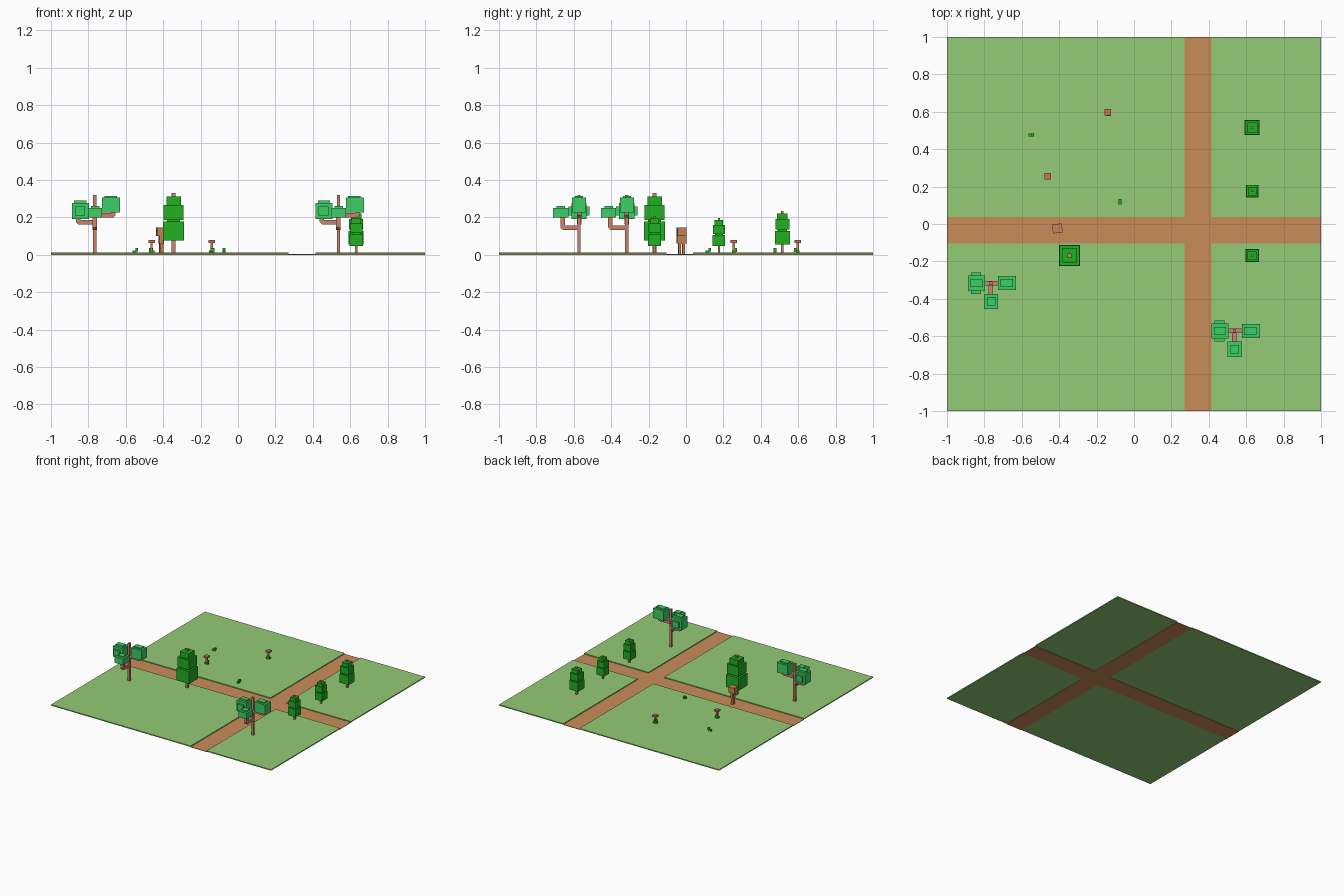
import bpy, bmesh, math
from mathutils import Matrix, Vector

cube = bpy.data.objects.get("Cube")
if cube:
    bpy.data.objects.remove(cube, do_unlink=True)


def material(name, r, g, b):
    rgba = [(c / 255 / 12.92 if c < 11 else ((c / 255 + 0.055) / 1.055) ** 2.4) for c in (r, g, b)] + [1]
    m = bpy.data.materials.new(name)
    m.use_nodes = True
    m.diffuse_color = rgba
    m.node_tree.nodes["Principled BSDF"].inputs["Base Color"].default_value = rgba
    return m


GRASS = material("meadow green", 147, 203, 117)
DIRT = material("dirt tan", 202, 140, 88)
BARK = material("rosy bark", 203, 130, 108)
PINE = material("pine green", 32, 176, 32)
LEAF = material("bright leaf green", 60, 207, 100)
CAP = material("rust petals", 200, 112, 82)
FUR = material("fur brown", 200, 132, 86)
GROUND = 0.011


def finish(name, bm, mat, loc=(0, 0, 0), turn=0, scale=1):
    bmesh.ops.recalc_face_normals(bm, faces=bm.faces)
    me = bpy.data.meshes.new(name)
    bm.to_mesh(me)
    bm.free()
    me.materials.append(mat)
    ob = bpy.data.objects.new(name, me)
    ob.location, ob.rotation_euler.z, ob.scale = loc, turn, (scale,) * 3
    bpy.context.collection.objects.link(ob)
    return ob


def boxes(name, mat, parts, loc=(0, 0, 0), turn=0, scale=1):
    """Each part is (centre x, centre y, bottom, top, width, depth)."""
    bm = bmesh.new()
    for x, y, z0, z1, w, d in parts:
        m = Matrix.Translation((x, y, (z0 + z1) / 2)) @ Matrix.Diagonal((w, d, z1 - z0, 1))
        bmesh.ops.create_cube(bm, size=1, matrix=m)
    return finish(name, bm, mat, loc, turn, scale)


def branch(name, loc, turn, length, z, top, t=0.024):
    """Elbow: runs outward, then turns up with a chamfered corner."""
    c = 0.012
    profile = [(0, z), (length - c, z), (length, z + c), (length, top),
               (length - t, top), (length - t, z + t), (0, z + t)]
    bm = bmesh.new()
    face = bm.faces.new([bm.verts.new((u, -t / 2, v)) for u, v in profile])
    new = bmesh.ops.extrude_face_region(bm, geom=[face])["geom"]
    bmesh.ops.translate(bm, vec=Vector((0, t, 0)),
                        verts=[v for v in new if isinstance(v, bmesh.types.BMVert)])
    finish(name, bm, BARK, loc, turn)


# Ground: four meadow slabs around sunken crossing paths
xs, ys = (-1, 0.27, 0.415, 1), (-1, -0.105, 0.037, 1)
slabs = []
for x0, x1 in (xs[:2], xs[2:]):
    for y0, y1 in (ys[:2], ys[2:]):
        slabs.append(((x0 + x1) / 2, (y0 + y1) / 2, 0.003, GROUND, x1 - x0, y1 - y0))
boxes("meadow", GRASS, slabs)
px, py = (xs[1] + xs[2]) / 2, (ys[1] + ys[2]) / 2
pw, pd = xs[2] - xs[1], ys[2] - ys[1]
paths = [(0, py, 0, 0.004, 2, pd)]
for y0, y1 in (ys[:2], ys[2:]):
    paths.append((px, (y0 + y1) / 2, 0, 0.004, pw, y1 - y0))
boxes("crossing_paths", DIRT, paths)


# Branching trees with three leaf clusters
def spreading_tree(tag, x, y):
    loc = (x, y, 0)
    boxes(tag + "_trunk", BARK, [(0, 0, 0.004, 0.32, 0.018, 0.018)], loc)
    branch(tag + "_right_branch", loc, math.pi, 0.1, 0.163, 0.2)
    branch(tag + "_left_branch", loc, 0, 0.112, 0.2, 0.24)
    branch(tag + "_front_branch", loc, -math.pi / 2, 0.1, 0.133, 0.21)
    boxes(tag + "_right_leaves", LEAF, [
        (-0.077, 0, 0.19, 0.277, 0.091, 0.082),
        (-0.079, 0, 0.21, 0.258, 0.054, 0.114),
        (-0.077, 0, 0.27, 0.29, 0.065, 0.04)], loc)
    boxes(tag + "_left_leaves", LEAF, [
        (0.088, 0, 0.225, 0.306, 0.096, 0.075),
        (0.085, 0, 0.3, 0.315, 0.066, 0.042)], loc)
    boxes(tag + "_front_leaves", LEAF, [
        (0.002, -0.098, 0.2, 0.25, 0.076, 0.082),
        (0.002, -0.098, 0.245, 0.26, 0.045, 0.045)], loc)


spreading_tree("west_tree", -0.766, -0.316)
spreading_tree("south_tree", 0.537, -0.572)


# Tiered pines: one design at several scales
def pine(tag, x, y, s):
    loc = (x, y, 0.004)
    boxes(tag + "_trunk", BARK, [(0, 0, 0, 0.325, 0.021, 0.021)], loc, scale=s)
    boxes(tag + "_foliage", PINE, [
        (0, 0, 0.071, 0.173, 0.113, 0.113),
        (0, 0, 0.173, 0.185, 0.07, 0.07),
        (0, 0, 0.183, 0.263, 0.106, 0.106),
        (0, 0, 0.263, 0.307, 0.077, 0.077)], loc, scale=s)


for tag, x, y, s in (("big_pine", -0.344, -0.168, 1), ("north_pine", 0.632, 0.515, 0.71),
                     ("middle_pine", 0.632, 0.176, 0.59), ("south_pine", 0.632, -0.168, 0.62)):
    pine(tag, x, y, s)

# Flowers with a flat head and a leaf at the base
for tag, x, y, side in (("west_flower", -0.462, 0.255, 1), ("north_flower", -0.14, 0.597, -1)):
    loc = (x, y, 0)
    boxes(tag + "_stem", BARK, [(0, 0, 0.004, 0.066, 0.012, 0.012)], loc)
    boxes(tag + "_head", CAP, [(0, 0, 0.064, 0.078, 0.034, 0.034)], loc)
    boxes(tag + "_leaf", PINE, [(0, 0, 0.009, 0.022, 0.03, 0.018),
                                (-0.004 * side, 0.012 * side, 0.014, 0.036, 0.022, 0.014)], loc)

# Grass tufts
for tag, x, y, turn in (("west_tuft", -0.548, 0.476, 0), ("east_tuft", -0.075, 0.12, math.pi / 2)):
    boxes(tag, PINE, [(-0.005, 0, 0.006, 0.024, 0.022, 0.014),
                      (0.007, 0, 0.018, 0.036, 0.014, 0.014)], (x, y, 0), turn)

# Blocky walker on the path
loc, turn = (-0.41, -0.024, 0), math.radians(8)
boxes("walker_head", FUR, [(0, 0, 0.1, 0.146, 0.052, 0.048)], loc, turn)
boxes("walker_body", FUR, [(0, 0, 0.058, 0.1, 0.026, 0.034)], loc, turn)
boxes("walker_arms", FUR, [(0, s * 0.02, 0.06, 0.1, 0.016, 0.01) for s in (-1, 1)], loc, turn)
boxes("walker_legs", FUR, [(0, s * 0.01, 0.004, 0.06, 0.018, 0.013) for s in (-1, 1)], loc, turn)
